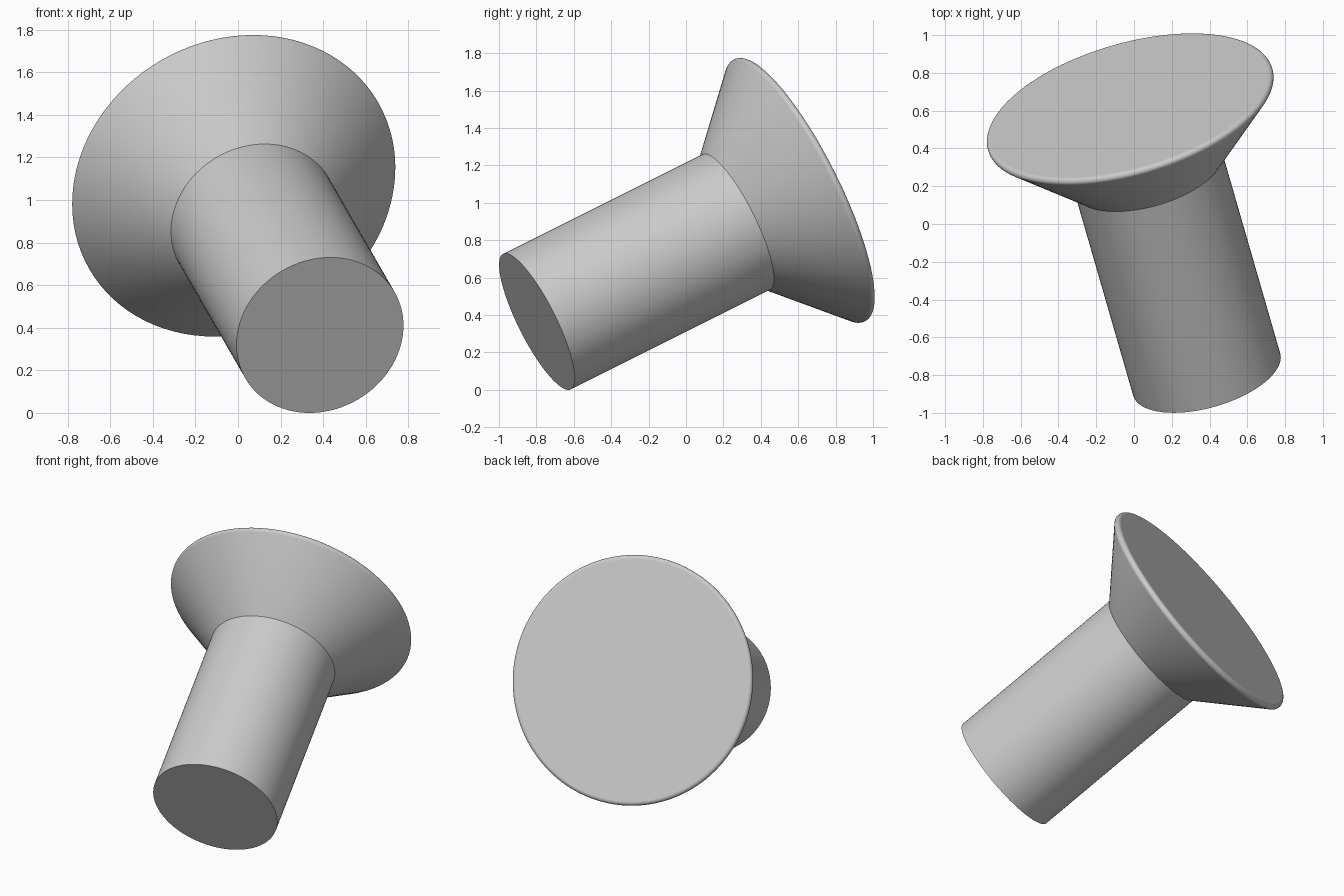
import bpy, bmesh, math
from mathutils import Vector

cube = bpy.data.objects.get("Cube")
if cube:
    bpy.data.objects.remove(cube, do_unlink=True)

SEGMENTS = 96
SHANK_R, SHANK_LEN = 0.405, 1.23
RIM_R, RIM_T, FILLET = 0.76, 1.62, 0.023
ARC_STEPS = 8

# Material
grey = bpy.data.materials.new("plain grey")
grey.use_nodes = True
colour = (0.6, 0.6, 0.6, 1)
grey.diffuse_color = colour
grey.node_tree.nodes["Principled BSDF"].inputs["Base Color"].default_value = colour

# Profile (radius, height): straight shank, 45 degree flare, rounded rim
profile = [(SHANK_R, 0), (SHANK_R, SHANK_LEN)]
for i in range(ARC_STEPS + 1):
    a = math.radians(-45 + 135 * i / ARC_STEPS)
    profile.append((RIM_R + FILLET * math.cos(a), RIM_T + FILLET * math.sin(a)))

# Lathe the profile into one closed body with flat ends
bm = bmesh.new()
rings = []
for r, h in profile:
    rings.append([bm.verts.new((r * math.cos(t), r * math.sin(t), h))
                  for t in (math.tau * k / SEGMENTS for k in range(SEGMENTS))])
for low, high in zip(rings, rings[1:]):
    for k in range(SEGMENTS):
        n = (k + 1) % SEGMENTS
        bm.faces.new((low[k], low[n], high[n], high[k]))
bm.faces.new(rings[0][::-1])
bm.faces.new(rings[-1])
mesh = bpy.data.meshes.new("countersunk_pin")
bm.to_mesh(mesh)
bm.free()
mesh.materials.append(grey)

pin = bpy.data.objects.new("countersunk_pin", mesh)
bpy.context.collection.objects.link(pin)

# Smooth sides, flat ends
bpy.context.view_layer.objects.active = pin
pin.select_set(True)
bpy.ops.object.shade_smooth_by_angle(angle=math.radians(30))
for face in mesh.polygons:
    if len(face.vertices) > 4:
        face.use_smooth = False

# Tilt the axis and set the lower end in place
axis = Vector((-0.25, 0.866, 0.433))
pin.rotation_euler = axis.to_track_quat('Z', 'Y').to_euler()
pin.location = (0.385, -0.797, 0.365)
